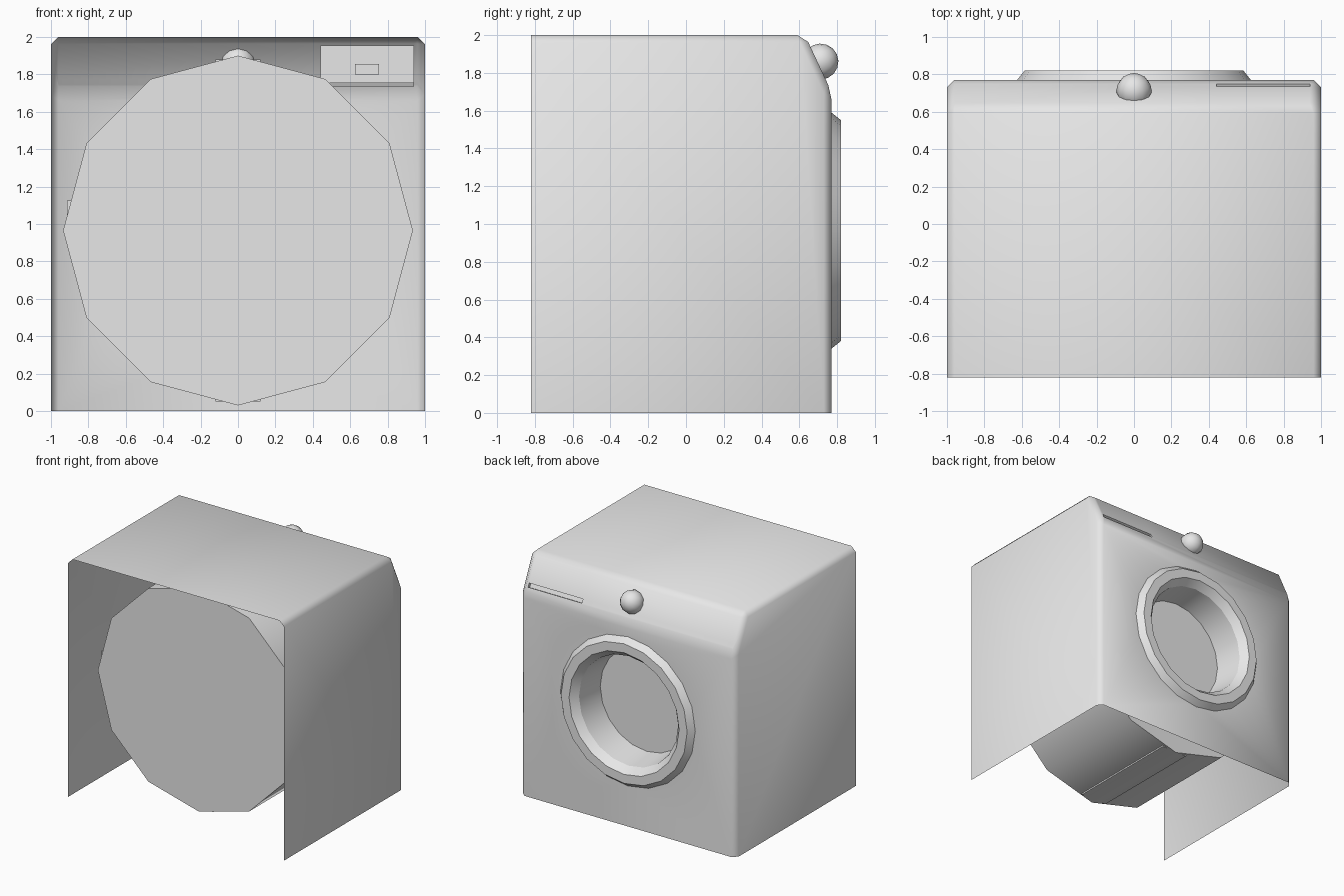
import bpy, bmesh, math
from mathutils import Vector, Matrix

cube = bpy.data.objects.get("Cube")
if cube:
    bpy.data.objects.remove(cube, do_unlink=True)

grey = bpy.data.materials.new("light_grey")
grey.use_nodes = True
grey.diffuse_color = (0.8, 0.8, 0.8, 1)
grey.node_tree.nodes["Principled BSDF"].inputs["Base Color"].default_value = (0.8, 0.8, 0.8, 1)

AXIS_Z = 0.965   # height of the drum and door axis


def finish(bm, name, angle=None, recalc=True):
    if recalc:
        bmesh.ops.recalc_face_normals(bm, faces=bm.faces[:])
    mesh = bpy.data.meshes.new(name)
    bm.to_mesh(mesh)
    bm.free()
    mesh.materials.append(grey)
    obj = bpy.data.objects.new(name, mesh)
    bpy.context.collection.objects.link(obj)
    if angle:
        bpy.ops.object.select_all(action='DESELECT')
        obj.select_set(True)
        bpy.context.view_layer.objects.active = obj
        bpy.ops.object.shade_smooth_by_angle(angle=math.radians(angle))
    return obj


def circle(bm, radius, y, n):
    return [bm.verts.new((radius * math.sin(2 * math.pi * i / n), y,
                          AXIS_Z + radius * math.cos(2 * math.pi * i / n))) for i in range(n)]


def lathe(name, profile, n, angle, capped=False):
    """Turn (radius, y) points around the door axis."""
    bm = bmesh.new()
    rings = [circle(bm, r, y, n) for r, y in profile]
    for a, b in zip(rings, rings[1:]):
        for i in range(n):
            j = (i + 1) % n
            bm.faces.new((a[i], a[j], b[j], b[i]))
    if capped:
        bm.faces.new(rings[0])
        bm.faces.new(rings[-1])
    return finish(bm, name, angle)


def prism(bm, profile, x0, x1):
    """Extrude a closed (y, z) profile along x."""
    a, b = ([bm.verts.new((x, y, z)) for y, z in profile] for x in (x0, x1))
    n = len(profile)
    ends = [bm.faces.new(a), bm.faces.new(b)]
    sides = [bm.faces.new((a[i], a[(i + 1) % n], b[(i + 1) % n], b[i])) for i in range(n)]
    return ends, sides


def box(name, lo, hi):
    bm = bmesh.new()
    prism(bm, [(lo[1], lo[2]), (hi[1], lo[2]), (hi[1], hi[2]), (lo[1], hi[2])], lo[0], hi[0])
    return finish(bm, name)


# Cabinet shell: open at the back and below, sloped control panel
bm = bmesh.new()
ends, sides = prism(bm, [(-0.82, 0), (0.77, 0), (0.77, 1.7), (0.63, 2), (-0.82, 2)], -1, 1)
bmesh.ops.recalc_face_normals(bm, faces=bm.faces[:])
bmesh.ops.delete(bm, geom=[sides[0], sides[4]], context='FACES')
inner = [e for e in bm.edges if not e.is_boundary]
bmesh.ops.bevel(bm, geom=inner, offset=0.04, offset_type='OFFSET', segments=1,
                profile=0.5, affect='EDGES')

# Narrow drawer slot cut into the sloped panel
slope = Vector((0, 0.3, 0.14)).normalized()


def slope_faces():
    bm.normal_update()
    return [f for f in bm.faces if f.normal.dot(slope) > 0.999]


for axis, value in ((0, 0.44), (0, 0.94), (2, 1.745), (2, 1.775)):
    faces = slope_faces()
    geom = set(faces)
    for f in faces:
        geom.update(f.edges)
        geom.update(f.verts)
    co, no = Vector(), Vector()
    co[axis], no[axis] = value, 1
    bmesh.ops.bisect_plane(bm, geom=list(geom), plane_co=co, plane_no=no)
slot = [f for f in slope_faces()
        if 0.44 < f.calc_center_median().x < 0.94 and 1.745 < f.calc_center_median().z < 1.775]
if slot:
    ext = bmesh.ops.extrude_face_region(bm, geom=slot)["geom"]
    bmesh.ops.translate(bm, vec=slope * -0.025, verts=[v for v in ext if isinstance(v, bmesh.types.BMVert)])
    bmesh.ops.delete(bm, geom=[f for f in slot if f.is_valid], context='FACES_ONLY')

# Round door hole in the front wall
bm.normal_update()
front = max(bm.faces, key=lambda f: f.calc_area() * f.normal.y)
rim = list(front.edges)
bmesh.ops.delete(bm, geom=[front], context='FACES_ONLY')
hole = circle(bm, 0.6, 0.77, 20)
rim += [bm.edges.new((hole[i], hole[(i + 1) % 20])) for i in range(20)]
bmesh.ops.triangle_fill(bm, use_beauty=True, edges=rim, normal=(0, 1, 0))
finish(bm, "cabinet", 50)

# Door ring with its funnel running back to the drum
lathe("door_ring", [(0.625, 0.77), (0.585, 0.82), (0.51, 0.82), (0.46, 0.76), (0.43, 0.51)], 20, 30)

# Twelve-sided drum and the ribs that just break its surface
lathe("drum", [(0.935, -0.52), (0.935, 0.52)], 12, 35, capped=True)
for name, turn in (("top_rib", 0), ("right_rib", -90), ("bottom_rib", 180)):
    rib = box(name, (-0.12, -0.5, 0.75), (0.12, 0.5, 0.915))
    centre = Vector((0, 0, AXIS_Z))
    if turn == -90:
        centre.z += 0.04
    rib.data.transform(Matrix.Translation(centre) @ Matrix.Rotation(math.radians(turn), 4, 'Y'))

# Drawer housing behind the sloped panel, with a small block at its back
bm = bmesh.new()
prism(bm, [(0.45, 1.755), (0.71, 1.755), (0.617, 1.955), (0.45, 1.955)], 0.44, 0.94)
finish(bm, "drawer_housing")
box("drawer_latch", (0.625, 0.43, 1.80), (0.755, 0.46, 1.855))

# Round control knob, half sunk into the panel
bm = bmesh.new()
bmesh.ops.create_uvsphere(bm, u_segments=12, v_segments=8, radius=0.095)
tilt = Vector((0, 0, 1)).rotation_difference(slope).to_matrix().to_4x4()
bmesh.ops.transform(bm, matrix=Matrix.Translation((0, 0.712, 1.86)) @ tilt, verts=bm.verts[:])
finish(bm, "control_knob", 60)
